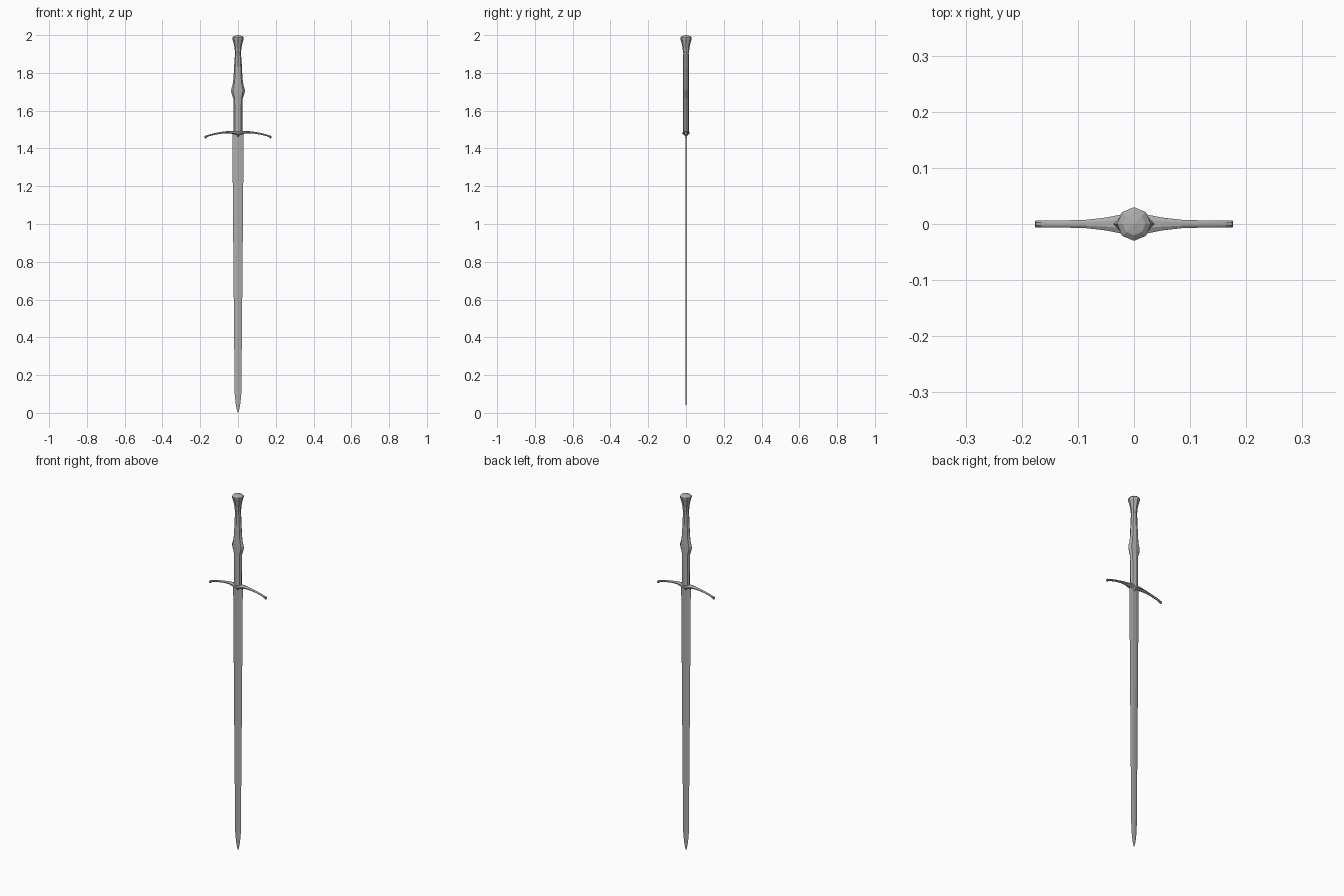
import bpy, bmesh, math

steel = bpy.data.materials.new("dark_steel")
steel.diffuse_color = (0.42, 0.42, 0.42, 1)


def loft(name, rings):
    """Skin a list of equal-sized point rings and cap both ends."""
    bm = bmesh.new()
    loops = [[bm.verts.new(p) for p in ring] for ring in rings]
    n = len(loops[0])
    for a, b in zip(loops, loops[1:]):
        for i in range(n):
            j = (i + 1) % n
            bm.faces.new((a[i], a[j], b[j], b[i]))
    bm.faces.new(loops[0])
    bm.faces.new(loops[-1])
    bmesh.ops.remove_doubles(bm, verts=bm.verts, dist=0.00002)
    bmesh.ops.recalc_face_normals(bm, faces=bm.faces)
    mesh = bpy.data.meshes.new(name)
    bm.to_mesh(mesh)
    bm.free()
    mesh.materials.append(steel)
    obj = bpy.data.objects.new(name, mesh)
    bpy.context.collection.objects.link(obj)
    return obj


def ellipse(z, rx, ry, n=8):
    return [(rx * math.cos(2 * math.pi * i / n), ry * math.sin(2 * math.pi * i / n), z)
            for i in range(n)]


# Blade: flattened hexagonal section, tapering to a point (z, half width, half thickness)
blade = [(0.0, 0.0006, 0.0003), (0.02, 0.007, 0.0008), (0.05, 0.0125, 0.0015),
         (0.10, 0.0175, 0.002), (0.5, 0.0215, 0.0025), (1.0, 0.026, 0.003),
         (1.485, 0.030, 0.0035)]
loft("blade", [[(-w, 0, z), (-w * 0.35, -t, z), (w * 0.35, -t, z),
                (w, 0, z), (w * 0.35, t, z), (-w * 0.35, t, z)] for z, w, t in blade])

# Grip: eight-sided, swelling sideways at the middle (z, x radius, y radius)
grip = [(1.485, 0.0225, 0.015), (1.60, 0.0235, 0.015), (1.665, 0.025, 0.0155),
        (1.695, 0.035, 0.016), (1.709, 0.037, 0.016), (1.735, 0.029, 0.016),
        (1.77, 0.024, 0.0155), (1.83, 0.021, 0.015), (1.91, 0.0155, 0.0145)]
loft("grip", [ellipse(*r) for r in grip])

# Pommel: flared eight-sided cap with a low dome
pommel = [(1.905, 0.0155), (1.915, 0.017), (1.93, 0.0175), (1.96, 0.024), (1.98, 0.030),
          (1.988, 0.030), (1.996, 0.020), (2.0, 0.0005)]
loft("pommel", [ellipse(z, r, r) for z, r in pommel])

# Crossguard: drooping arms (x, centre z, half depth, half height)
arm = [(0.0, 1.482, 0.019, 0.012), (0.022, 1.4845, 0.017, 0.009),
       (0.05, 1.4865, 0.0115, 0.006), (0.085, 1.4835, 0.0075, 0.005),
       (0.12, 1.4775, 0.0065, 0.0045), (0.15, 1.470, 0.0065, 0.0045),
       (0.165, 1.4645, 0.0065, 0.005), (0.170, 1.4610, 0.0065, 0.0075),
       (0.1745, 1.4605, 0.0065, 0.007), (0.1765, 1.4605, 0.005, 0.004)]
full = [(-x, z, d, h) for x, z, d, h in reversed(arm[1:])] + arm
k = 1 / math.cos(math.pi / 8)
loft("crossguard", [[(x, k * d * math.cos(a), z + k * h * math.sin(a))
                     for a in [math.pi * (i + 0.5) / 4 for i in range(8)]]
                    for x, z, d, h in full])

# Collar point below the guard, hugging the blade
loft("guard_point", [ellipse(1.46, 0.005, 0.004, 4), ellipse(1.475, 0.02, 0.012, 4),
                     ellipse(1.49, 0.03, 0.0165, 4)])
